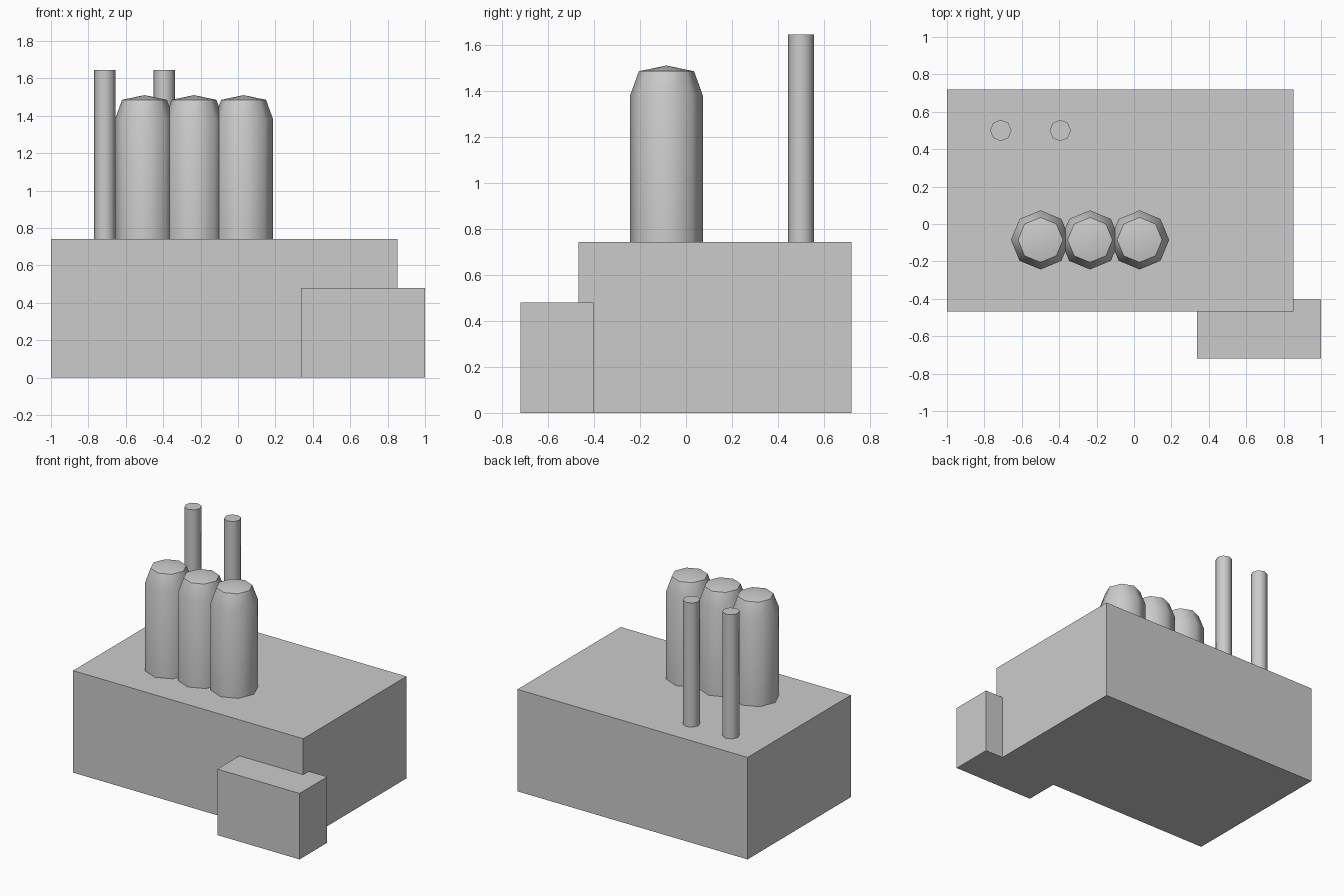
import bpy, bmesh
from math import cos, sin, pi, radians

cube = bpy.data.objects.get("Cube")
if cube:
    bpy.data.objects.remove(cube, do_unlink=True)

GREY = (0.6, 0.6, 0.6, 1)
mat = bpy.data.materials.new("plain grey")
mat.use_nodes = True
mat.diffuse_color = GREY
mat.node_tree.nodes["Principled BSDF"].inputs["Base Color"].default_value = GREY


def finish(name, bm):
    bmesh.ops.recalc_face_normals(bm, faces=bm.faces[:])
    mesh = bpy.data.meshes.new(name)
    bm.to_mesh(mesh)
    bm.free()
    mesh.materials.append(mat)
    obj = bpy.data.objects.new(name, mesh)
    bpy.context.collection.objects.link(obj)
    return obj


def block(name, low, high):
    bm = bmesh.new()
    bmesh.ops.create_cube(bm, size=1)
    for v in bm.verts:
        v.co = [a + (b - a) * (c + 0.5) for a, b, c in zip(low, high, v.co)]
    return finish(name, bm)


def tower(name, x, y, rings, apex=None, sides=8):
    """Stack octagonal rings (radius, height), closed flat or with a shallow cone."""
    bm = bmesh.new()
    loops = [[bm.verts.new((x + r * cos(2 * pi * i / sides),
                            y + r * sin(2 * pi * i / sides), z))
              for i in range(sides)] for r, z in rings]
    bm.faces.new(loops[0])
    for a, b in zip(loops, loops[1:]):
        for i in range(sides):
            j = (i + 1) % sides
            bm.faces.new((a[i], a[j], b[j], b[i]))
    if apex:
        tip = bm.verts.new((x, y, apex))
        for i in range(sides):
            bm.faces.new((loops[-1][i], loops[-1][(i + 1) % sides], tip))
    else:
        bm.faces.new(loops[-1])
    obj = finish(name, bm)
    # Round sides stay smooth, cap rims stay sharp
    bpy.ops.object.select_all(action="DESELECT")
    obj.select_set(True)
    bpy.context.view_layer.objects.active = obj
    bpy.ops.object.shade_smooth_by_angle(angle=radians(50))
    return obj


# Buildings
ROOF = 0.742
block("main_hall", (-1, -0.467, 0), (0.852, 0.72, ROOF))
block("corner_annex", (0.338, -0.72, 0), (1, -0.403, 0.48))

# Row of three storage silos
for i, side in enumerate(("right", "middle", "left")):
    tower(f"silo_{side}", -0.5 + 0.265 * i, -0.085,
          [(0.158, ROOF), (0.158, 1.38), (0.12, 1.485)], apex=1.51)

# Two chimneys at the back
for side, x in (("right", -0.712), ("left", -0.394)):
    tower(f"chimney_{side}", x, 0.5, [(0.057, ROOF), (0.057, 1.645)])
